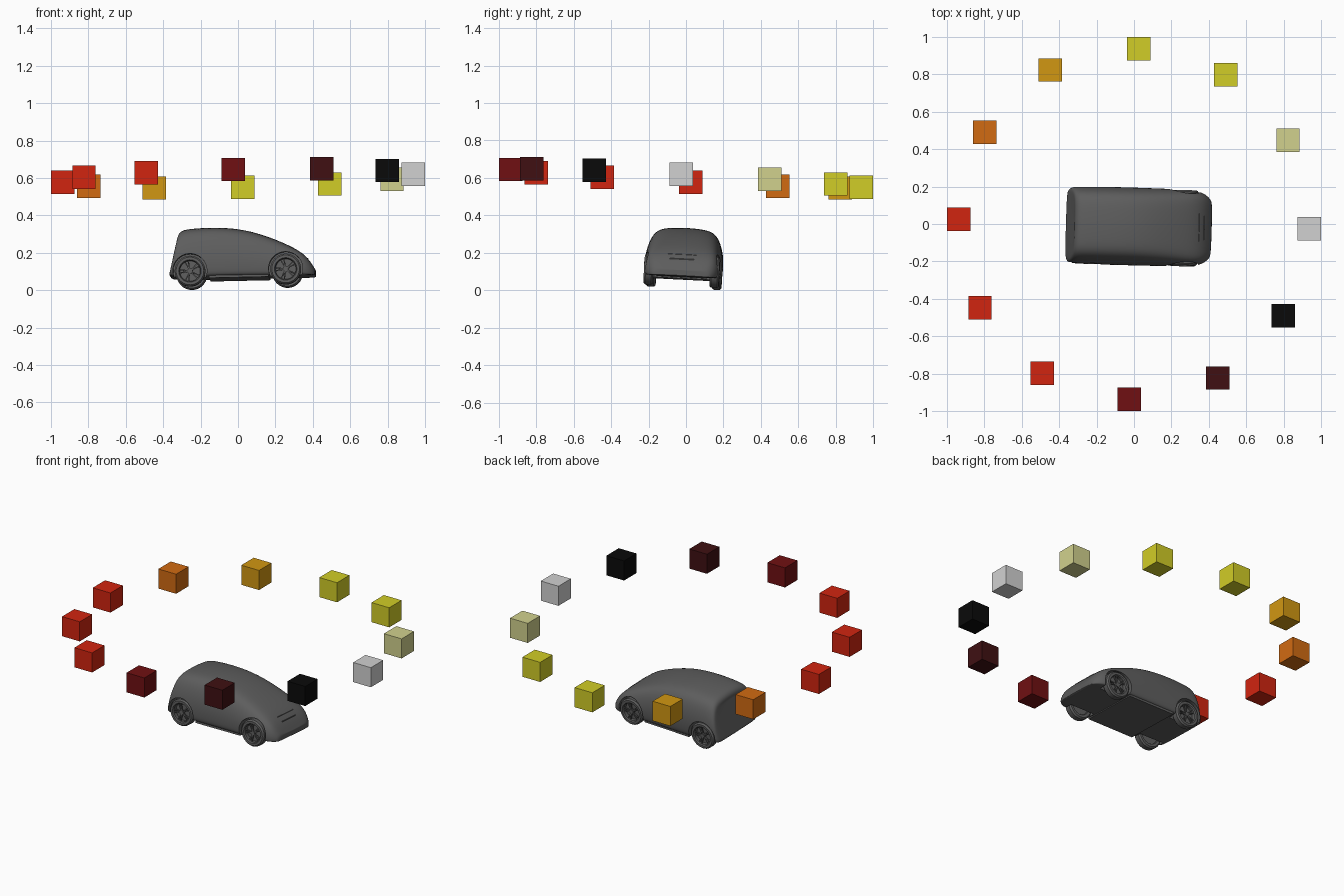
import bpy, bmesh
from math import radians, cos, sin, pi
from mathutils import Matrix, Euler, Vector

if "Cube" in bpy.data.objects:
    bpy.data.objects.remove(bpy.data.objects["Cube"], do_unlink=True)


def material(name, *rgb):
    m = bpy.data.materials.new(name)
    m.use_nodes = True
    m.diffuse_color = (*rgb, 1)
    m.node_tree.nodes["Principled BSDF"].inputs["Base Color"].default_value = (*rgb, 1)
    return m


yellow = material("yellow", .64, .61, .02)
khaki = material("khaki", .64, .64, .27)
silver = material("silver", .64, .64, .64)
black = material("black", .003, .003, .003)
dark_maroon = material("dark_maroon", .05, .005, .006)
maroon = material("maroon", .16, .005, .006)
red = material("red", .64, .018, .005)
orange = material("orange", .64, .147, .006)
amber = material("amber", .64, .31, .006)
car_grey = material("car_grey", .11, .11, .11)


def make_object(name, bm, mat, matrix=Matrix()):
    bmesh.ops.recalc_face_normals(bm, faces=bm.faces)
    me = bpy.data.meshes.new(name)
    bm.to_mesh(me)
    bm.free()
    me.materials.append(mat)
    ob = bpy.data.objects.new(name, me)
    bpy.context.collection.objects.link(ob)
    ob.matrix_world = matrix
    return ob


def select_only(ob):
    bpy.ops.object.select_all(action="DESELECT")
    ob.select_set(True)
    bpy.context.view_layer.objects.active = ob


def smooth(ob, angle=35):
    select_only(ob)
    bpy.ops.object.shade_smooth_by_angle(angle=radians(angle))


def box(bm, centre, size, turn=Matrix()):
    mat = turn @ Matrix.Translation(centre) @ Matrix.Diagonal((*size, 1))
    bmesh.ops.create_cube(bm, size=1, matrix=mat)


def disc(bm, centre, radius, depth, sides=32):
    mat = Matrix.Translation(centre) @ Matrix.Rotation(pi / 2, 4, "X")
    bmesh.ops.create_cone(bm, cap_ends=True, segments=sides, radius1=radius,
                          radius2=radius, depth=depth, matrix=mat)


# Ring of coloured cubes, slightly tilted
colours = [yellow, yellow, khaki, silver, black, dark_maroon,
           maroon, red, red, red, orange, amber]
for i, mat in enumerate(colours):
    a = radians(88.5 - 30 * i)
    place = (.937 * cos(a), .937 * sin(a), .598 + .052 * cos(a + radians(67)))
    bm = bmesh.new()
    box(bm, (0, 0, 0), (.125, .125, .125))
    make_object(f"ring_cube_{i + 1}", bm, mat, Matrix.Translation(place))

# Pose of the whole car
turn = Euler((radians(-2.9), radians(-1.25), radians(-1.5))).to_matrix().to_4x4()
pose = Matrix.Translation((.025, -.02, .016)) @ turn
axles = (-.275, .237)

# Car body: half section lofted along x
section = [(0, 0), (.85, 0), (.98, .03), (1, .18), (1, .38), (.95, .62),
           (.83, .86), (.64, .97), (.32, 1), (0, 1.01)]
# x, bottom, top, half width, lean of the section, exponent widening the top
stations = [
    (-.388, .075, .265, .165, .05, 1), (-.386, .06, .285, .195, .048, 1),
    (-.36, .053, .308, .205, .04, 1), (-.27, .05, .316, .207, 0, 1),
    (-.145, .05, .321, .208, 0, 1), (-.015, .05, .311, .208, 0, 1),
    (.105, .05, .28, .207, 0, .95), (.225, .05, .23, .206, 0, .85),
    (.305, .05, .188, .203, 0, .7), (.355, .05, .145, .185, 0, .6),
    (.385, .05, .095, .155, 0, .6), (.392, .055, .083, .13, 0, .6)]
bm = bmesh.new()
rings = []
for x, low, high, width, lean, power in stations:
    half = [(width * y ** power, f) for y, f in section]
    full = half + [(-y, f) for y, f in reversed(half[1:-1])]
    rings.append([bm.verts.new((x + lean * f, y, low + (high - low) * f)) for y, f in full])
count = len(rings[0])
for a, b in zip(rings, rings[1:]):
    for i in range(count):
        j = (i + 1) % count
        bm.faces.new((a[i], a[j], b[j], b[i]))
# End caps as strips of quads across the car
for ring in (rings[0], rings[-1]):
    top = count // 2
    for i in range(top):
        loop = [ring[i], ring[i + 1], ring[-i - 1], ring[-i % count]]
        bm.faces.new(list(dict.fromkeys(loop)))
body = make_object("car_body", bm, car_grey, pose)
sub = body.modifiers.new("round", "SUBSURF")
sub.levels = sub.render_levels = 2

# Wheel arches cut from the body
bm = bmesh.new()
for x in axles:
    for side in (-1, 1):
        disc(bm, (x, side * .19, .085), .091, .11, 48)
cutter = make_object("arch_cutter", bm, car_grey, pose)
cutter.hide_render = True
cut = body.modifiers.new("arches", "BOOLEAN")
cut.object = cutter
cut.solver = "EXACT"
bpy.context.view_layer.update()
select_only(body)
for mod in ("round", "arches"):
    bpy.ops.object.modifier_apply(modifier=mod)
bpy.data.objects.remove(cutter, do_unlink=True)
smooth(body)

# Floor between the wheels and two slim nose bars
bm = bmesh.new()
box(bm, (-.015, 0, .052), (.32, .385, .016))
make_object("floor_pan", bm, car_grey, pose)
bm = bmesh.new()
box(bm, (.348, 0, .143), (.012, .13, .005))
box(bm, (.322, 0, .167), (.012, .15, .005))
make_object("nose_bars", bm, car_grey, pose)

# Wheel: turned tyre, backing disc, hub and paired spokes
bm = bmesh.new()
tyre = [(.058, -.024), (.074, -.025), (.082, -.016), (.082, .016),
        (.074, .025), (.06, .025), (.055, .018), (.055, -.02)]
verts = [bm.verts.new((r, y, 0)) for r, y in tyre]
edges = [bm.edges.new((verts[i - 1], verts[i])) for i in range(len(verts))]
bmesh.ops.spin(bm, geom=verts + edges, cent=(0, 0, 0), axis=(0, 1, 0),
               angle=2 * pi, steps=40, use_merge=True)
bmesh.ops.remove_doubles(bm, verts=bm.verts, dist=.0002)
disc(bm, (0, -.008, 0), .056, .008)
disc(bm, (0, .011, 0), .014, .016, 20)
for i in range(5):
    for offset in (-9, 9):
        around = Matrix.Rotation(radians(72 * i + offset), 4, "Y")
        box(bm, (.034, .012, 0), (.046, .008, .006), around)
master = make_object("wheel_front_left", bm, car_grey)
smooth(master)
for end, x in zip(("rear", "front"), axles):
    for side, sign in (("left", 1), ("right", -1)):
        name = f"wheel_{end}_{side}"
        wheel = master
        if name != master.name:
            wheel = bpy.data.objects.new(name, master.data)
            bpy.context.collection.objects.link(wheel)
        spin = Matrix.Rotation(0 if sign > 0 else pi, 4, "Z")
        wheel.matrix_world = pose @ Matrix.Translation((x, sign * .176, .083)) @ spin
